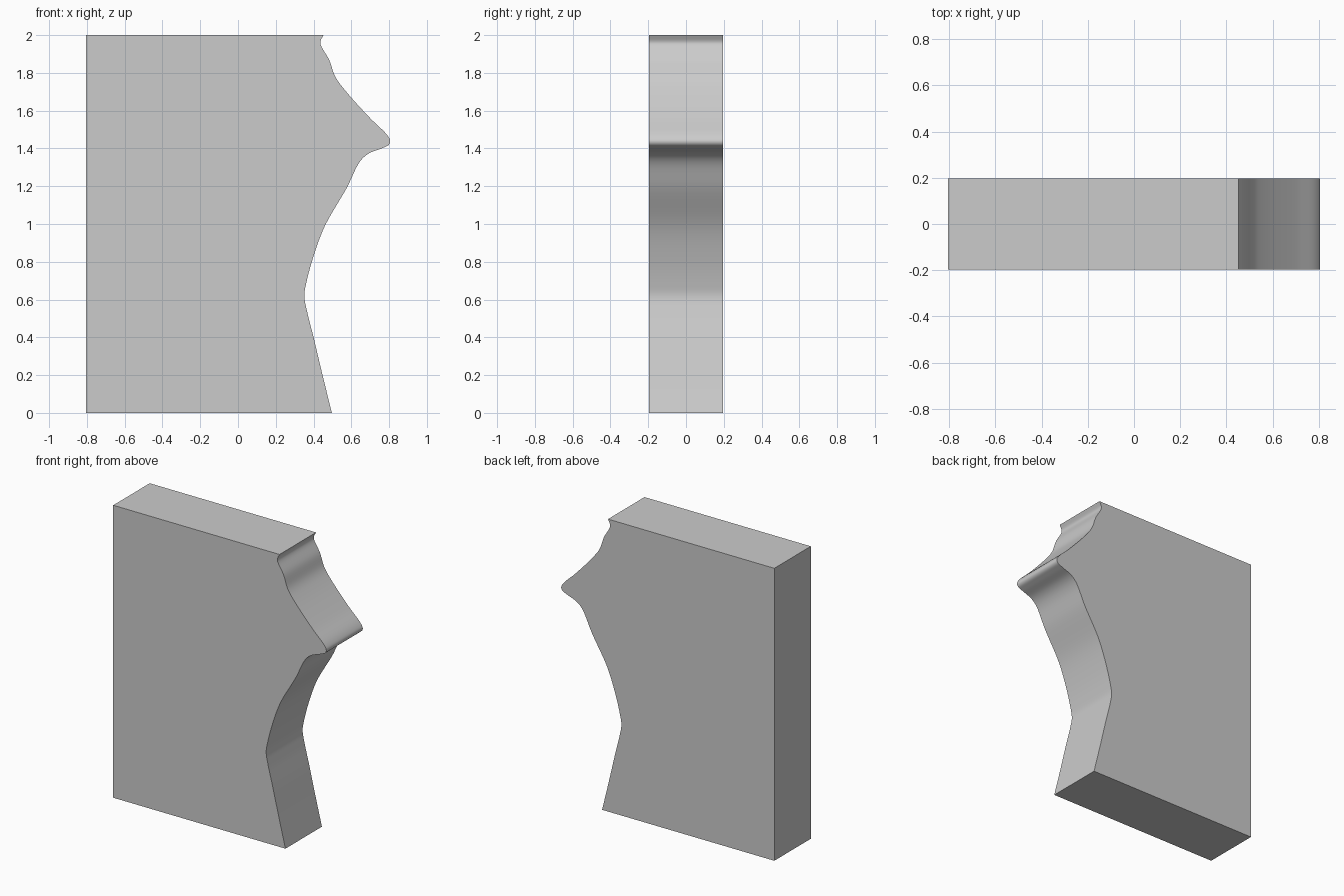
import bpy, bmesh, math
from mathutils import Vector

if "Cube" in bpy.data.objects:
    bpy.data.objects.remove(bpy.data.objects["Cube"])

LEFT, HALF_DEPTH, STEPS = -0.806, 0.197, 6

# Contoured right edge as (x, z), bottom to top
EDGE = [(0.497, 0), (0.45, 0.19), (0.40, 0.40), (0.365, 0.54), (0.351, 0.62),
        (0.362, 0.69), (0.40, 0.83), (0.46, 0.99), (0.575, 1.19), (0.645, 1.33),
        (0.69, 1.372), (0.765, 1.402), (0.799, 1.42), (0.806, 1.44),
        (0.788, 1.473), (0.70, 1.56), (0.565, 1.71), (0.515, 1.78),
        (0.482, 1.87), (0.439, 1.945), (0.436, 1.965), (0.452, 2.0)]


def smooth_path(points):
    """Centripetal-style Catmull-Rom path through the points."""
    p = [Vector(q) for q in points]
    p = [2 * p[0] - p[1]] + p + [2 * p[-1] - p[-2]]
    path = []
    for a, b, c, d in zip(p, p[1:], p[2:], p[3:]):
        t1 = math.sqrt((b - a).length)
        t2 = t1 + math.sqrt((c - b).length)
        t3 = t2 + math.sqrt((d - c).length)
        for i in range(STEPS):
            t = t1 + (t2 - t1) * i / STEPS
            ab, bc, cd = (a.lerp(b, t / t1), b.lerp(c, (t - t1) / (t2 - t1)),
                          c.lerp(d, (t - t2) / (t3 - t2)))
            path.append(ab.lerp(bc, t / t2).lerp(bc.lerp(cd, (t - t1) / (t3 - t1)),
                                                 (t - t1) / (t2 - t1)))
    return path + [p[-2]]


# Slab: outline extruded through its thickness
outline = [Vector((LEFT, 0))] + smooth_path(EDGE) + [Vector((LEFT, 2))]
bm = bmesh.new()
front = bm.faces.new([bm.verts.new((q.x, -HALF_DEPTH, q.y)) for q in outline])
back = bmesh.ops.extrude_face_region(bm, geom=[front], use_keep_orig=True)
bmesh.ops.translate(bm, vec=(0, 2 * HALF_DEPTH, 0),
                    verts=[v for v in back["geom"] if isinstance(v, bmesh.types.BMVert)])
bmesh.ops.recalc_face_normals(bm, faces=bm.faces)
mesh = bpy.data.meshes.new("profile_slab")
bm.to_mesh(mesh)
bm.free()
slab = bpy.data.objects.new("profile_slab", mesh)
bpy.context.collection.objects.link(slab)

# Smooth contour, crisp rims
bpy.context.view_layer.objects.active = slab
slab.select_set(True)
bpy.ops.object.shade_smooth_by_angle(angle=math.radians(35))
